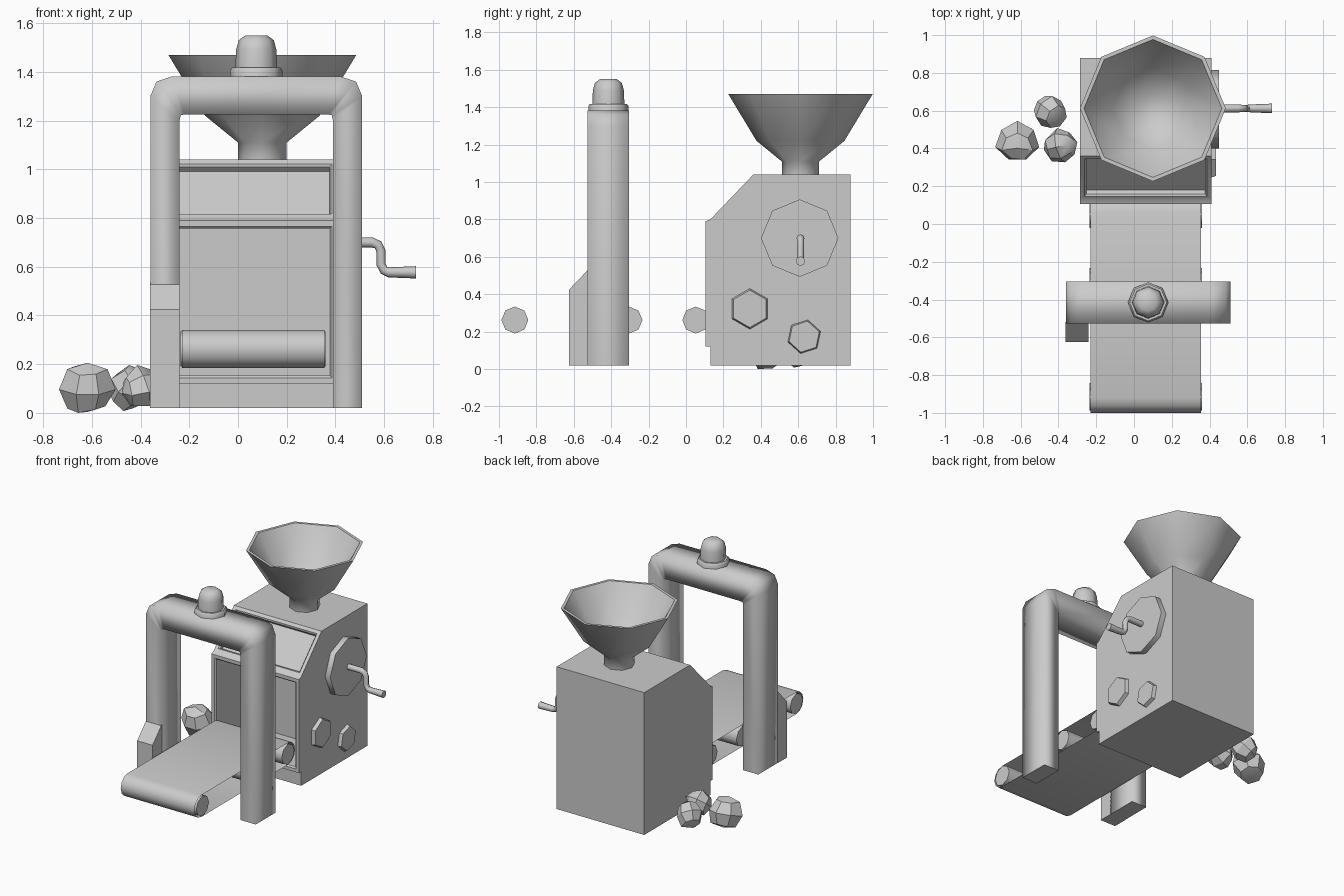
import bpy, bmesh, math, random
from mathutils import Matrix, Vector

if "Cube" in bpy.data.objects:
    bpy.data.objects.remove(bpy.data.objects["Cube"])

random.seed(4)


def finish(name, bm, angle=35):
    bmesh.ops.recalc_face_normals(bm, faces=bm.faces)
    me = bpy.data.meshes.new(name)
    bm.to_mesh(me)
    bm.free()
    ob = bpy.data.objects.new(name, me)
    bpy.context.collection.objects.link(ob)
    if angle:
        bpy.ops.object.select_all(action='DESELECT')
        ob.select_set(True)
        bpy.context.view_layer.objects.active = ob
        bpy.ops.object.shade_smooth_by_angle(angle=math.radians(angle))
    return ob


def side_prism(profile, x0, x1, caps=True):
    """Extrude a closed (y, z) profile along x."""
    bm = bmesh.new()
    a = [bm.verts.new((x0, y, z)) for y, z in profile]
    b = [bm.verts.new((x1, y, z)) for y, z in profile]
    n = len(profile)
    for i in range(n):
        j = (i + 1) % n
        bm.faces.new((a[i], a[j], b[j], b[i]))
    if caps:
        bm.faces.new(a)
        bm.faces.new(b)
    bmesh.ops.recalc_face_normals(bm, faces=bm.faces)
    return bm


def lathe(name, profile, cx, cy, sides=8, angle=50):
    """Spin an (r, z) profile around a vertical axis."""
    bm = bmesh.new()
    rings = []
    for r, z in profile:
        rings.append([bm.verts.new((cx + r * math.cos(2 * math.pi * i / sides),
                                    cy + r * math.sin(2 * math.pi * i / sides), z))
                      for i in range(sides)])
    for a, b in zip(rings, rings[1:]):
        for i in range(sides):
            j = (i + 1) % sides
            bm.faces.new((a[i], a[j], b[j], b[i]))
    bm.faces.new(rings[0])
    bm.faces.new(rings[-1])
    return finish(name, bm, angle)


def side_disc(name, sides, r0, r1, x0, x1, y, z, turn=0):
    """Polygonal disc or roller with its axis along x."""
    bm = bmesh.new()
    m = (Matrix.Translation(((x0 + x1) / 2, y, z)) @ Matrix.Rotation(math.radians(turn), 4, 'X')
         @ Matrix.Rotation(math.pi / 2, 4, 'Y'))
    bmesh.ops.create_cone(bm, cap_ends=True, segments=sides, radius1=r0, radius2=r1,
                          depth=x1 - x0, matrix=m)
    return finish(name, bm, 50 if sides == 8 else 30)


# Machine housing with a raised front frame, deep opening and sloped panel
bm = side_prism([(.88, .02), (.88, 1.04), (.36, 1.04), (.13, .80), (.105, .79),
                 (.105, .12), (.13, .12), (.13, .02)], -.285, .41)
bm.faces.ensure_lookup_table()
slope, front = bm.faces[2], bm.faces[4]
for face, depth in ((slope, -.025), (front, -.35)):
    bmesh.ops.inset_individual(bm, faces=[face], thickness=.024, use_even_offset=True)
    bmesh.ops.inset_individual(bm, faces=[face], thickness=.009, depth=-.01, use_even_offset=True)
    bmesh.ops.inset_individual(bm, faces=[face], thickness=.001, depth=depth, use_even_offset=True)
finish("housing", bm, 30)

# Hopper
lathe("hopper", [(.10, 1.02), (.10, 1.11), (.235, 1.22), (.386, 1.47),
                 (.365, 1.47), (.215, 1.23), (.08, 1.13)], .10, .612)

# Side wheel and bolts
side_disc("side_wheel", 8, .207, .207, .40, .45, .608, .70)
side_disc("large_bolt", 6, .112, .10, .40, .435, .341, .322, 90)
side_disc("small_bolt", 6, .095, .085, .40, .435, .632, .173, 78)

# Crank handle
cu = bpy.data.curves.new("crank_handle", 'CURVE')
cu.dimensions = '3D'
cu.bevel_depth = .021
cu.bevel_resolution = 2
cu.use_fill_caps = True
sp = cu.splines.new('POLY')
path = [(.44, .70), (.55, .70), (.575, .69), (.587, .665), (.587, .61), (.60, .585),
        (.62, .577), (.73, .577)]
sp.points.add(len(path) - 1)
for i, (p, (x, z)) in enumerate(zip(sp.points, path)):
    p.co = (x, .612, z, 1)
    p.radius = 1.2 if i == len(path) - 1 else 1
    # slimmer pipe through the bend
    if 2 <= i <= 5:
        p.radius = .9
tmp = bpy.data.objects.new("crank_path", cu)
bpy.context.collection.objects.link(tmp)
bm = bmesh.new()
bm.from_mesh(tmp.to_mesh())
tmp.to_mesh_clear()
bpy.data.objects.remove(tmp)
finish("crank_handle", bm, 50)

# Conveyor belt: thin loop around the rollers
cz, r, y0, y1 = .262, .078, -.922, .062
loop = [(y1 + r * math.cos(t), cz + r * math.sin(t))
        for t in (math.radians(-90 + 30 * i) for i in range(7))]
loop += [(y0 + r * math.cos(t), cz + r * math.sin(t))
         for t in (math.radians(90 + 30 * i) for i in range(7))]
finish("conveyor_belt", side_prism(loop, -.23, .355, caps=False), 50)
for i, y in enumerate((-.915, -.305, .052)):
    side_disc(f"roller_{i + 1}", 8, .072, .072, -.236, .36, y, cz)

# Arch: swept rectangular section with softened corners, mirrored about its middle
mid, ya, yb = .075, -.527, -.305
half = [((-.36, .02), (-.24, .02)), ((-.36, 1.30), (-.24, 1.20)),
        ((-.335, 1.36), (-.235, 1.222)), ((-.27, 1.382), (-.22, 1.225))]
pairs = half + [tuple((2 * mid - x, z) for x, z in p) for p in reversed(half)]
bm = bmesh.new()
rings = [[bm.verts.new((o[0], ya, o[1])), bm.verts.new((o[0], yb, o[1])),
          bm.verts.new((i[0], yb, i[1])), bm.verts.new((i[0], ya, i[1]))] for o, i in pairs]
for a, b in zip(rings, rings[1:]):
    for k in range(4):
        bm.faces.new((a[k], a[(k + 1) % 4], b[(k + 1) % 4], b[k]))
for cap in (bm.faces.new(rings[0]), bm.faces.new(rings[-1])):
    for e in cap.edges:
        e.smooth = False
for f in bm.faces:
    f.smooth = True
finish("arch", bm, 0)

# Block in front of the left post
finish("post_block", side_prism([(-.52, .02), (-.625, .02), (-.625, .425), (-.52, .535)],
                                -.362, -.24), 30)

# Warning lamp on the arch
lathe("lamp_base", [(.107, 1.37), (.107, 1.408), (.098, 1.418)], .075, -.415)
lathe("lamp_dome", [(.086, 1.41), (.083, 1.49), (.072, 1.53), (.045, 1.55)], .075, -.415)

# Lumps of ore beside the machine
for i, (x, y, z, rad) in enumerate([(-.618, .433, .104, .115), (-.447, .598, .10, .092),
                                    (-.39, .412, .105, .092)]):
    bm = bmesh.new()
    spin = Matrix.Rotation(i * .9, 4, 'Z') @ Matrix.Rotation(.3 + i * .5, 4, 'X')
    bmesh.ops.create_uvsphere(bm, u_segments=7, v_segments=4, radius=rad)
    for v in bm.verts:
        v.co *= random.uniform(.88, 1.08)
    bmesh.ops.transform(bm, verts=bm.verts, matrix=Matrix.Translation((x, y, z)) @ spin)
    for v in bm.verts:
        v.co.z = max(v.co.z, 0)
    finish(f"ore_{i + 1}", bm, 30)
